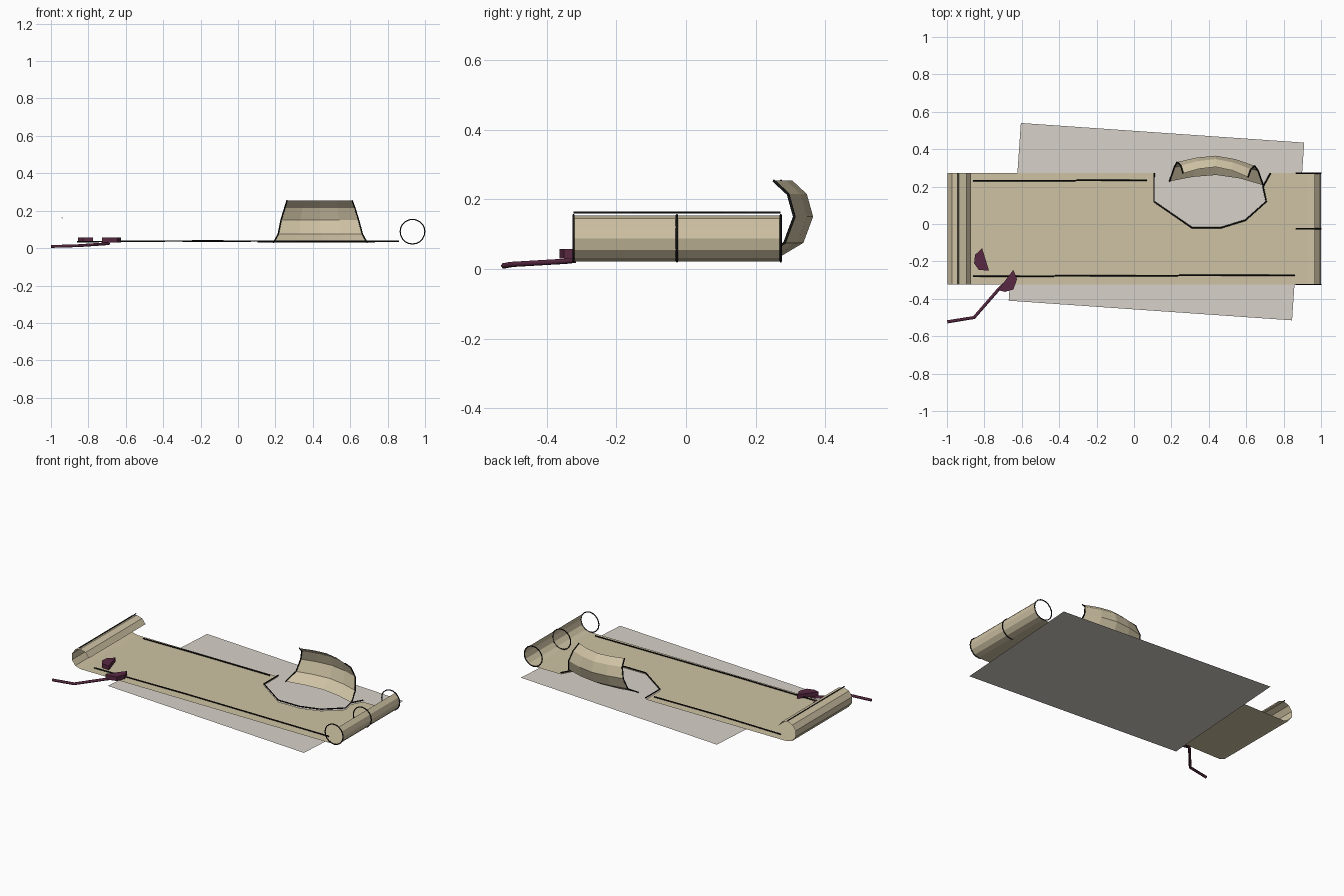
import bpy
from math import sin, cos, radians, pi

if "Cube" in bpy.data.objects:
    bpy.data.objects.remove(bpy.data.objects["Cube"])


def material(name, rgb):
    m = bpy.data.materials.new(name)
    m.diffuse_color = (*rgb, 1)
    m.use_nodes = True
    m.node_tree.nodes["Principled BSDF"].inputs["Base Color"].default_value = m.diffuse_color
    return m


PARCHMENT = material("parchment", (0.62, 0.54, 0.37))
UNDER = material("pale_paper", (0.68, 0.64, 0.58))
INK = material("dark_edge", (0.008, 0.008, 0.008))
WAX = material("wax", (0.10, 0.022, 0.055))


def mesh(name, verts, faces, mat):
    me = bpy.data.meshes.new(name)
    me.from_pydata(verts, [], faces)
    me.materials.append(mat)
    ob = bpy.data.objects.new(name, me)
    bpy.context.collection.objects.link(ob)
    return ob


def grid(name, rows, mat):
    n = len(rows[0])
    faces = [(r * n + c, r * n + c + 1, (r + 1) * n + c + 1, (r + 1) * n + c)
             for r in range(len(rows) - 1) for c in range(n - 1)]
    return mesh(name, [p for row in rows for p in row], faces, mat)


def tube(name, pts, radius, mat, closed=False):
    cu = bpy.data.curves.new(name, 'CURVE')
    cu.dimensions = '3D'
    cu.bevel_depth = radius
    cu.bevel_resolution = 1
    cu.use_fill_caps = True
    sp = cu.splines.new('POLY')
    sp.points.add(len(pts) - 1)
    for p, co in zip(sp.points, pts):
        p.co = (*co, 1)
    sp.use_cyclic_u = closed
    cu.materials.append(mat)
    ob = bpy.data.objects.new(name, cu)
    bpy.context.collection.objects.link(ob)
    return ob


def slab(name, outline, z0, z1, mat):
    n = len(outline)
    verts = [(x, y, z) for z in (z0, z1) for x, y in outline]
    faces = [tuple(range(n))[::-1], tuple(range(n, 2 * n))]
    faces += [(i, (i + 1) % n, n + (i + 1) % n, n + i) for i in range(n)]
    return mesh(name, verts, faces, mat)


Y0, Y1 = -0.323, 0.272      # scroll edges
Z = 0.022                   # scroll height
CX, CZ, R = 0.933, 0.088, 0.066

# Loose sheet lying underneath, slightly turned
mesh("under_sheet", [(-0.605, 0.54, 0.014), (-0.67, -0.41, 0.014),
                     (0.845, -0.515, 0.014), (0.91, 0.435, 0.014)], [(0, 1, 2, 3)], UNDER)

# Scroll sheet with a torn notch in its back edge
tear = [(0.107, Y1), (0.107, 0.12), (0.31, -0.02), (0.465, -0.02),
        (0.595, 0.02), (0.707, 0.12), (0.69, 0.20), (0.73, Y1)]
outline = [(-CX, Y1), (-CX, Y0), (CX, Y0), (CX, Y1)] + tear[::-1]
mesh("scroll_sheet", [(x, y, Z) for x, y in outline], [tuple(range(len(outline)))], PARCHMENT)


# Rolled ends: the left nearly closed, the right an open half curl
def roll(name, side, sweep, steps):
    arc = [radians(-90 + sweep * i / steps) for i in range(steps + 1)]
    prof = [(side * (CX + R * cos(a)), CZ + R * sin(a)) for a in arc]
    grid(name, [[(x, Y0, z), (x, Y1, z)] for x, z in prof], PARCHMENT)


roll("left_roll", -1, 250, 7)
roll("right_roll", 1, 150, 5)

# Dark rings on the right roll and dark edge on the left roll
for i, y in enumerate((Y0, -0.026, Y1)):
    tube(f"roll_ring_{i + 1}", [(CX + R * cos(2 * pi * k / 20), y, CZ + R * sin(2 * pi * k / 20))
                                for k in range(20)], 0.0035, INK, True)
tube("left_roll_edge", [(-0.94, Y0, 0.162), (-0.94, Y1, 0.162)], 0.003, INK)

# Border lines and torn outline
tube("front_border", [(-0.86, -0.28, 0.034), (-0.2, -0.277, 0.039), (0.86, -0.273, 0.036)], 0.004, INK)
tube("back_border", [(-0.86, 0.232, 0.034), (-0.4, 0.232, 0.038), (0.07, 0.235, 0.036)], 0.004, INK)
tube("tear_edge", [(x, y, 0.033) for x, y in tear], 0.004, INK)

# Torn flap curling up and back over
bow = [-0.012, 0.012, 0.022, 0.004, -0.032]
flap = []
for y, z, x0, x1 in [(0.24, 0.03, 0.19, 0.69), (0.315, 0.075, 0.215, 0.665),
                     (0.343, 0.15, 0.23, 0.645), (0.325, 0.215, 0.25, 0.625),
                     (0.283, 0.254, 0.262, 0.61)]:
    flap.append([(x0 + (x1 - x0) * i / 4, y + b, z) for i, b in enumerate(bow)])
grid("torn_flap", flap, PARCHMENT)
tube("flap_edge_left", [row[0] for row in flap], 0.004, INK)
tube("flap_edge_right", [row[-1] for row in flap], 0.004, INK)

# Broken wax seal halves
slab("seal_half_back", [(-0.812, -0.13), (-0.85, -0.165), (-0.855, -0.21),
                        (-0.83, -0.245), (-0.775, -0.25)], 0.03, 0.057, WAX)
slab("seal_half_front", [(-0.645, -0.245), (-0.727, -0.353), (-0.69, -0.363),
                         (-0.645, -0.35), (-0.625, -0.295)], 0.03, 0.057, WAX)

# Trailing cord
tube("cord", [(-0.69, -0.32, 0.025), (-0.72, -0.345, 0.022), (-0.855, -0.5, 0.013),
              (-0.998, -0.523, 0.009)], 0.0085, WAX)
